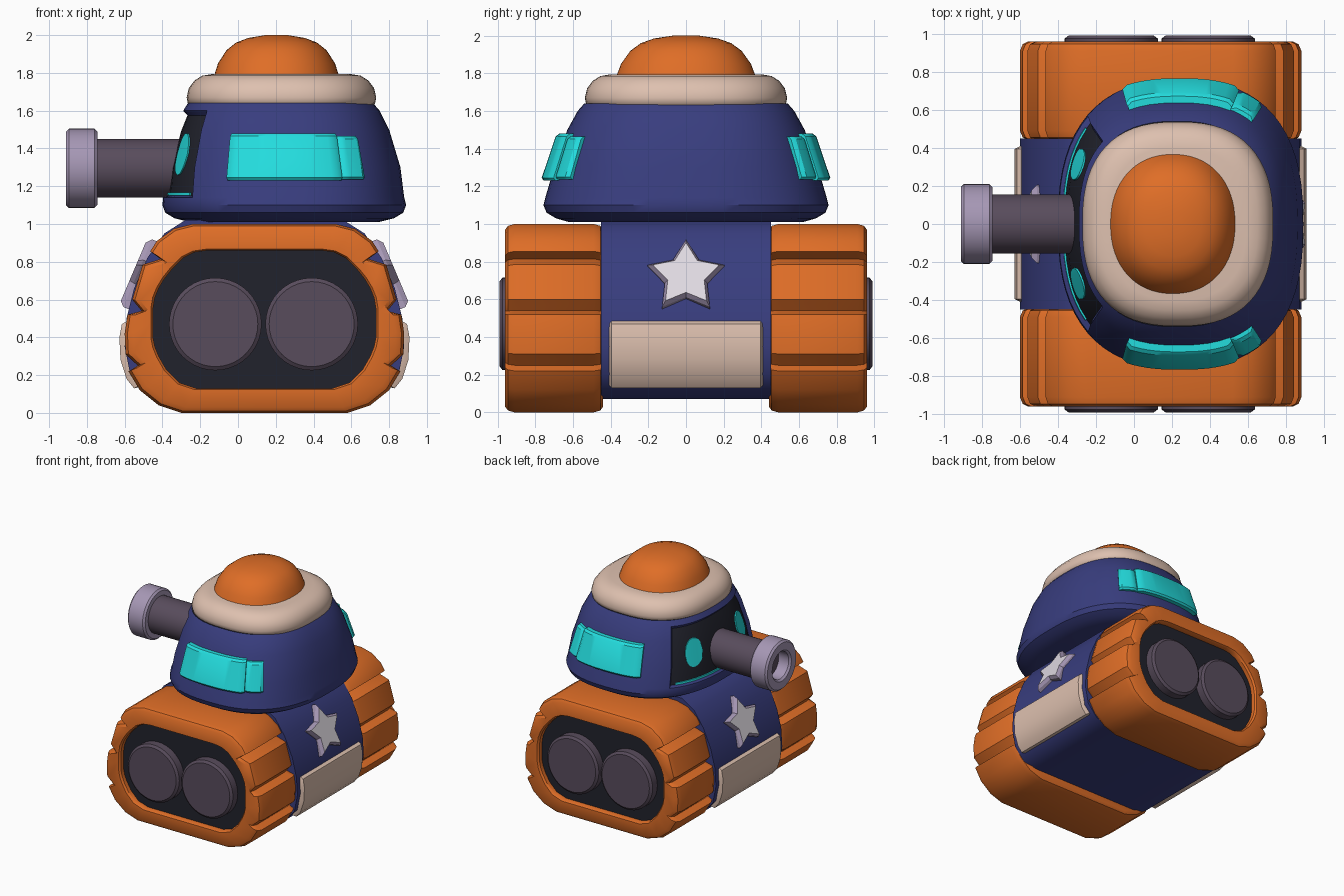
import bpy, bmesh
from math import sin, cos, pi, radians, sqrt, atan2, copysign
from mathutils import Vector

if "Cube" in bpy.data.objects:
    bpy.data.objects.remove(bpy.data.objects["Cube"])


def material(name, *rgb):
    m = bpy.data.materials.new(name)
    m.use_nodes = True
    m.diffuse_color = (*rgb, 1)
    m.node_tree.nodes["Principled BSDF"].inputs["Base Color"].default_value = (*rgb, 1)
    return m


orange = material("orange", 0.74, 0.155, 0.02)
navy = material("navy", 0.04, 0.047, 0.21)
beige = material("beige", 0.73, 0.53, 0.43)
cyan = material("cyan", 0.017, 0.72, 0.73)
black = material("near black", 0.015, 0.016, 0.025)
plum = material("dark plum", 0.098, 0.072, 0.107)
lavender = material("lavender", 0.38, 0.31, 0.46)
white = material("soft white", 0.74, 0.7, 0.76)

MID = 0.14      # x centre of the chassis


def loft(name, rings, mat, end_mat=None, edit=None, angle=35):
    """Skin equal-length rings, cap both ends; end_mat colours the last cap."""
    bm = bmesh.new()
    loops = [[bm.verts.new(p) for p in ring] for ring in rings]
    n = len(loops[0])
    for a, b in zip(loops, loops[1:]):
        for i in range(n):
            j = (i + 1) % n
            bm.faces.new((a[i], a[j], b[j], b[i]))
    bm.faces.new(loops[0])
    bm.faces.new(loops[-1]).material_index = 1 if end_mat else 0
    bmesh.ops.recalc_face_normals(bm, faces=bm.faces)
    if edit:
        edit(bm)
    mesh = bpy.data.meshes.new(name)
    bm.to_mesh(mesh)
    bm.free()
    obj = bpy.data.objects.new(name, mesh)
    bpy.context.collection.objects.link(obj)
    mesh.materials.append(mat)
    if end_mat:
        mesh.materials.append(end_mat)
    bpy.ops.object.select_all(action='DESELECT')
    obj.select_set(True)
    bpy.context.view_layer.objects.active = obj
    bpy.ops.object.shade_smooth_by_angle(angle=radians(angle))
    return obj


def mirrored(half):
    return half + [(-x, z) for x, z in reversed(half)]


def slice_y(profile, y, scale=1.0):
    return [(MID + x * scale, y, 0.5 + (z - 0.5) * scale) for x, z in profile]


def oval(cx, z, hx, hy, power=2.5, n=64):
    def bend(v):
        return copysign(abs(v) ** (2 / power), v)
    return [(cx + hx * bend(cos(i * 2 * pi / n)), hy * bend(sin(i * 2 * pi / n)), z)
            for i in range(n)]


def disc(center, r, axis, n=40):
    a = [i * 2 * pi / n for i in range(n)]
    if axis == "x":
        return [Vector(center) + Vector((0, r * cos(t), r * sin(t))) for t in a]
    return [Vector(center) + Vector((r * cos(t), 0, r * sin(t))) for t in a]


# Tracks: notched outline, bevelled rim, recessed dark side panel
outline = mirrored([(.38, 1), (.48, .975), (.57, .91), (.605, .855), (.55, .815), (.645, .785),
                    (.70, .60), (.65, .54), (.725, .52), (.74, .42), (.735, .31), (.67, .25),
                    (.72, .22), (.66, .12), (.56, .04), (.44, 0)])
opening = mirrored([(.30, .86), (.37, .85), (.43, .82), (.46, .79), (.49, .76), (.53, .71),
                    (.56, .66), (.58, .61), (.59, .55), (.59, .48), (.59, .4), (.58, .35),
                    (.56, .3), (.52, .23), (.45, .16), (.36, .13)])
for side, s in (("front", -1), ("back", 1)):
    loft(side + "_track",
         [slice_y(outline, s * .44, .94), slice_y(outline, s * .455, .98),
          slice_y(outline, s * .49), slice_y(outline, s * .91),
          slice_y(outline, s * .945, .98), slice_y(outline, s * .96, .94),
          slice_y(opening, s * .96, 1.02), slice_y(opening, s * .945), slice_y(opening, s * .91)],
         orange, black)
    for label, x in (("right", -.12), ("left", .39)):
        loft(f"{side}_{label}_wheel",
             [disc((x, s * y, .47), r, "y") for y, r in ((.89, .245), (.975, .245), (.99, .225))],
             plum)

# Hull between the tracks
hull = mirrored([(.42, 1.02), (.53, .95), (.62, .82), (.69, .66), (.73, .5), (.74, .35),
                 (.71, .2), (.62, .1), (.5, .07)])
loft("hull", [slice_y(hull, y) for y in (-.45, .45)], navy)

# End plates and stars
plate = [(.6, .47), (.73, .485), (.755, .47), (.768, .4), (.762, .28), (.73, .18), (.69, .13),
         (.6, .15)]
for side, s in (("left", 1), ("right", -1)):
    section = [(s * x, z) for x, z in plate]
    loft(side + "_end_plate",
         [slice_y(section, y, k) for y, k in ((-.41, .96), (-.395, 1), (.395, 1), (.41, .96))],
         beige)
    tilt = radians(23)
    out = Vector((s * cos(tilt), 0, sin(tilt)))
    up = Vector((-s * sin(tilt), 0, cos(tilt)))
    base = Vector((MID + s * .665, 0, .715))

    def star(size, lift):
        pts = []
        for i in range(10):
            r = size * (1 if i % 2 == 0 else .55)
            t = i * pi / 5
            pts.append(base + out * lift + up * r * cos(t) + Vector((0, r * sin(t), 0)))
        return pts
    loft(side + "_star", [star(.215, -.05), star(.215, .015), star(.185, .04)],
         lavender, white, angle=20)

# Turret shell: height, centre x, half width x, half width y
shell = [(1.01, .245, .50, .62), (1.03, .245, .58, .69), (1.06, .245, .63, .74),
         (1.1, .245, .645, .757), (1.14, .242, .638, .747), (1.3, .24, .62, .70),
         (1.5, .235, .565, .63), (1.6, .23, .52, .575), (1.64, .225, .49, .54)]


def visor_cut(bm):
    """Recess the dark visor into the -x side."""
    region = []
    for f in bm.faces:
        c = f.calc_center_median()
        if len(f.verts) == 4 and 1.14 < c.z < 1.6 and c.x < 0:
            # faces within an eighth turn of the -x axis
            vx = max(v.co.x for v in f.verts)
            if vx < edge_x(min(v.co.z for v in f.verts if v.co.x > vx - .001)):
                region.append(f)
    bmesh.ops.inset_region(bm, faces=region, thickness=.015, depth=-.03, use_even_offset=True)
    for f in region:
        f.material_index = 1


def shell_at(z):
    for a, b in zip(shell, shell[1:]):
        if a[0] <= z <= b[0]:
            t = (z - a[0]) / (b[0] - a[0])
            return [p + (q - p) * t for p, q in zip(a, b)][1:]


def edge_x(z):
    cx, hx, hy = shell_at(z)
    return cx - hx * cos(radians(46)) ** .8


turret = loft("turret", [oval(cx, z, hx, hy) for z, cx, hx, hy in shell], navy, black, visor_cut)


def on_shell(degrees, z, lift):
    cx, hx, hy = shell_at(z)
    c, s = cos(radians(degrees)), sin(radians(degrees))
    return (cx + (hx + lift) * copysign(abs(c) ** .8, c),
            (hy + lift) * copysign(abs(s) ** .8, s), z)


def shell_strip(name, start, stop, z, height, low, high, mat, bevel=.0, steps=16):
    """Raised strip hugging the turret; height(t) is its half height for t in -1..1."""
    rings = []
    for i in range(steps + 1):
        t = 2 * i / steps - 1
        h = height(t)
        top = high - bevel if i in (0, steps) else high
        section = [(-h, low), (-h, top - bevel), (bevel - h, top),
                   (h - bevel, top), (h, top - bevel), (h, low)]
        rings.append([on_shell(start + (stop - start) * i / steps, z + dz, lift)
                      for dz, lift in section])
    loft(name, rings, mat)


# Cyan windows and eyes on both flanks
for side, s in (("front", -1), ("back", 1)):
    shell_strip(side + "_window", s * 112, s * 67, 1.355, lambda t: .125, -.03, .05, cyan, .015)
    shell_strip(side + "_small_window", s * 67, s * 53, 1.35, lambda t: .115, -.03, .035, cyan,
                .015, 6)
    shell_strip(side + "_eye", 180 - s * 16, 180 - s * 32, 1.37,
                lambda t: .005 + .105 * sqrt(max(0, 1 - t * t)), -.05, -.022, cyan)
shell_strip("visor_light", 140, 220, 1.158, lambda t: .008, -.05, -.02, cyan)

# Collar and dome hatch
loft("collar", [oval(.23, z, hx, hy) for z, hx, hy in
                ((1.62, .47, .51), (1.635, .495, .53), (1.67, .502, .537), (1.72, .49, .525),
                 (1.76, .46, .495), (1.785, .42, .455), (1.795, .36, .4))], beige, angle=50)
loft("dome_hatch", [oval(.204, z, hx, hy, 2.2) for z, hx, hy in
                    ((1.77, .335, .375), (1.85, .31, .345), (1.92, .265, .295),
                     (1.96, .215, .24), (1.985, .15, .17), (2, .06, .07))], orange, angle=50)

# Cannon with a hollow muzzle
loft("barrel", [disc((x, 0, 1.295), .155, "x") for x in (-.25, -.78)], plum)
loft("muzzle", [disc((x, 0, 1.295), r, "x") for x, r in
                ((-.745, .14), (-.745, .195), (-.76, .21), (-.895, .21), (-.91, .195),
                 (-.91, .13), (-.895, .115), (-.8, .115))], lavender, plum)
